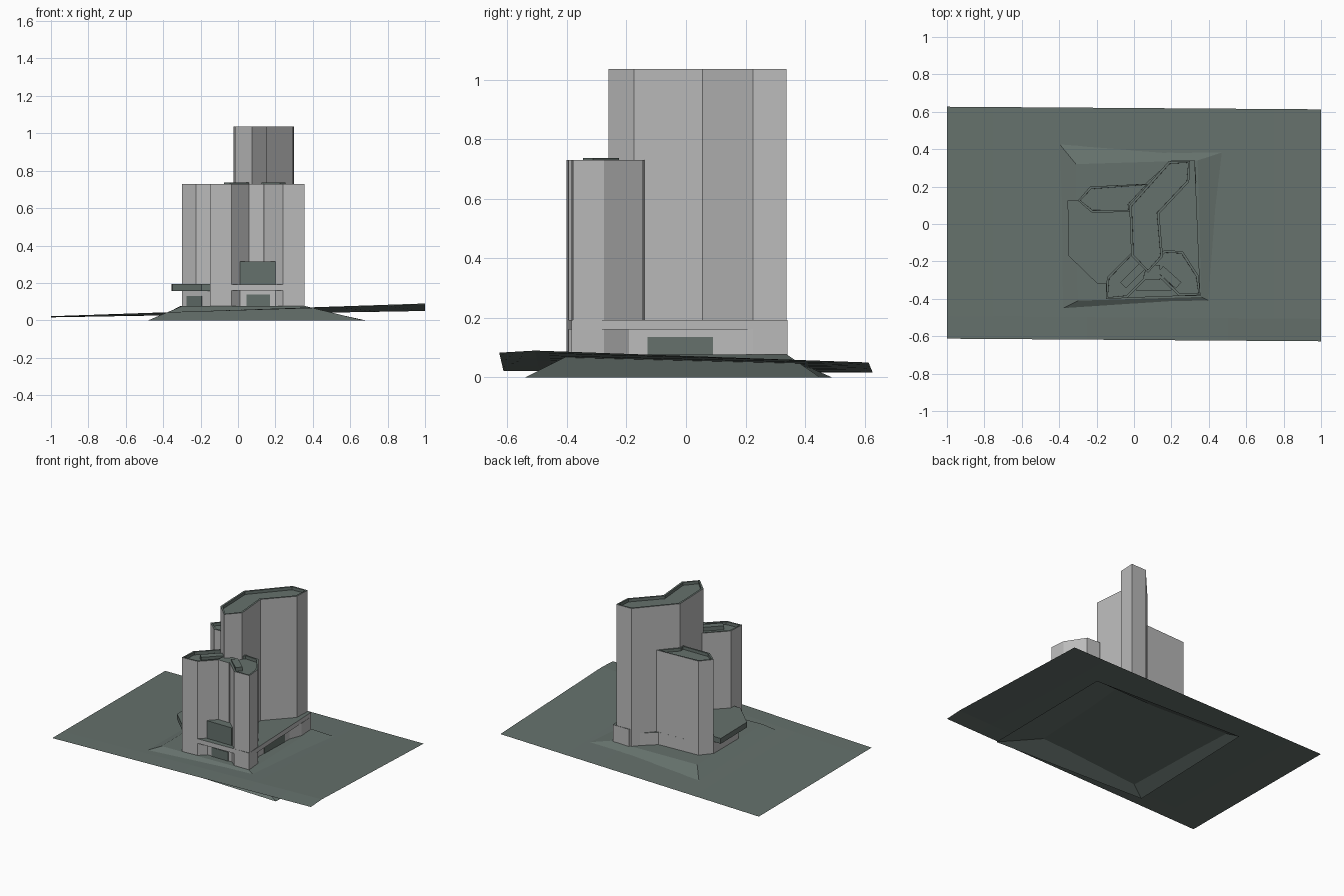
import bpy, bmesh, math
from mathutils import Vector

cube = bpy.data.objects.get("Cube")
if cube:
    bpy.data.objects.remove(cube, do_unlink=True)


def material(name, rgb):
    m = bpy.data.materials.new(name)
    m.use_nodes = True
    m.diffuse_color = (*rgb, 1)
    m.node_tree.nodes["Principled BSDF"].inputs["Base Color"].default_value = (*rgb, 1)
    return m


WALL = material("pale grey wall", (0.5, 0.5, 0.5))
GREEN = material("grey green", (0.13, 0.165, 0.15))


def finish(bm, name, mats):
    me = bpy.data.meshes.new(name)
    bm.to_mesh(me)
    bm.free()
    for m in mats:
        me.materials.append(m)
    ob = bpy.data.objects.new(name, me)
    bpy.context.collection.objects.link(ob)
    return ob


def prism(name, outline, z0, z1, side=WALL, parapet=0):
    """Upright prism with a green top and, if asked, a roof sunk behind a parapet."""
    bm = bmesh.new()
    base = bm.faces.new([bm.verts.new((x, y, z0)) for x, y in outline])
    up = bmesh.ops.extrude_face_region(bm, geom=[base])["geom"]
    bmesh.ops.translate(bm, vec=(0, 0, z1 - z0),
                        verts=[v for v in up if isinstance(v, bmesh.types.BMVert)])
    bmesh.ops.recalc_face_normals(bm, faces=bm.faces)
    top = max(bm.faces, key=lambda f: f.calc_center_median().z)
    top.material_index = 1
    if parapet:
        bmesh.ops.inset_region(bm, faces=[top], thickness=0.014)
        bmesh.ops.inset_region(bm, faces=[top], thickness=0.0005, depth=-parapet)
        for f in bm.faces:
            if f.calc_center_median().z > z1 - parapet - 0.001:
                f.material_index = 1
    return finish(bm, name, [side, GREEN])


def block(name, x, y, z, size, angle=0):
    """Green box resting at height z, turned about the vertical."""
    sx, sy, sz = size
    c, s = math.cos(math.radians(angle)), math.sin(math.radians(angle))
    pts = [(x + a * sx / 2 * c - b * sy / 2 * s, y + a * sx / 2 * s + b * sy / 2 * c)
           for a, b in ((-1, -1), (1, -1), (1, 1), (-1, 1))]
    return prism(name, pts, z, z + sz, GREEN)


# Gently tilted ground sheet
bm = bmesh.new()
rows = [(-0.62, 0.022, 0.083), (-0.5, 0.022, 0.09), (0.62, 0.016, 0.05)]
grid = []
for y, low, high in rows:
    grid.append([bm.verts.new((i / 4 - 1, y - 0.007 * (i / 4 - 1),
                               low + (high - low) * i / 8)) for i in range(9)])
for a, b in zip(grid, grid[1:]):
    for i in range(8):
        bm.faces.new((a[i], a[i + 1], b[i + 1], b[i]))
finish(bm, "ground", [GREEN])

# Hollow mound with sloping banks
bm = bmesh.new()
foot = [bm.verts.new((x, y, 0)) for x, y in
        [(-0.48, -0.5), (0.67, -0.54), (0.68, 0.45), (-0.45, 0.49)]]
crest = [bm.verts.new((x, y, 0.076)) for x, y in
         [(-0.3, -0.41), (0.36, -0.39), (0.34, 0.34), (-0.31, 0.32)]]
bm.faces.new(crest)
for i in range(4):
    j = (i + 1) % 4
    bm.faces.new((foot[i], foot[j], crest[j], crest[i]))
finish(bm, "mound", [GREEN])

# Ground storey with recessed entrances
prism("ground_storey", [
    (0.2, 0.34), (0.325, 0.34), (0.333, 0.225), (0.3, 0.14), (0.29, -0.2),
    (0.345, -0.275), (0.355, -0.385), (0.24, -0.385), (0.2, -0.35), (0, -0.35),
    (-0.035, -0.395), (-0.15, -0.4), (-0.15, -0.3), (-0.165, -0.285),
    (-0.3, -0.15), (-0.3, 0.125), (-0.235, 0.2), (0.06, 0.215)], 0.07, 0.162)

# Terrace slabs
prism("terrace", [
    (0.2, 0.34), (0.325, 0.34), (0.355, -0.385), (0.24, -0.385), (-0.035, -0.395),
    (-0.15, -0.4), (-0.145, -0.3), (-0.02, -0.1), (-0.02, 0.1)], 0.16, 0.192)
prism("left_canopy", [
    (-0.355, 0.125), (-0.3, 0.125), (-0.02, 0.1), (-0.02, -0.15), (-0.14, -0.3),
    (-0.14, -0.32), (-0.195, -0.32), (-0.35, -0.17)], 0.158, 0.195, GREEN)

# Towers
prism("tall_tower", [
    (0.185, 0.335), (0.3, 0.338), (0.295, 0.225), (0.135, 0.055), (0.155, -0.175),
    (0.075, -0.26), (-0.015, -0.17), (-0.025, 0.1)], 0.07, 1.035, parapet=0.02)
prism("west_tower", [
    (-0.3, 0.125), (-0.235, 0.2), (0.075, 0.215), (-0.02, 0.1), (-0.02, 0.065),
    (-0.225, 0.06)], 0.07, 0.73, parapet=0.02)
prism("front_left_tower", [
    (-0.15, -0.402), (-0.035, -0.395), (0.06, -0.3), (0.075, -0.24),
    (-0.015, -0.155), (-0.145, -0.285)], 0.07, 0.73, parapet=0.02)
prism("front_right_tower", [
    (0.24, -0.385), (0.355, -0.38), (0.345, -0.275), (0.26, -0.145), (0.16, -0.14),
    (0.075, -0.24), (0.14, -0.29)], 0.07, 0.73, parapet=0.02)
prism("tower_link", [
    (0.06, -0.3), (0.14, -0.3), (0.14, -0.22), (0.06, -0.22)], 0.07, 0.73)

# Rooftop plant and projecting hall
block("left_roof_plant", -0.005, -0.275, 0.705, (0.15, 0.045, 0.032), 45)
block("right_roof_plant", 0.19, -0.285, 0.705, (0.13, 0.045, 0.032), -42)
block("entrance_hall", 0.105, -0.3, 0.19, (0.19, 0.11, 0.125))

# Glazed doors
block("front_door", 0.108, -0.35, 0.07, (0.125, 0.009, 0.068))
block("side_door", 0.293, -0.02, 0.07, (0.009, 0.22, 0.065), -1.7)
block("left_door", -0.232, -0.218, 0.07, (0.115, 0.009, 0.06), -45)
